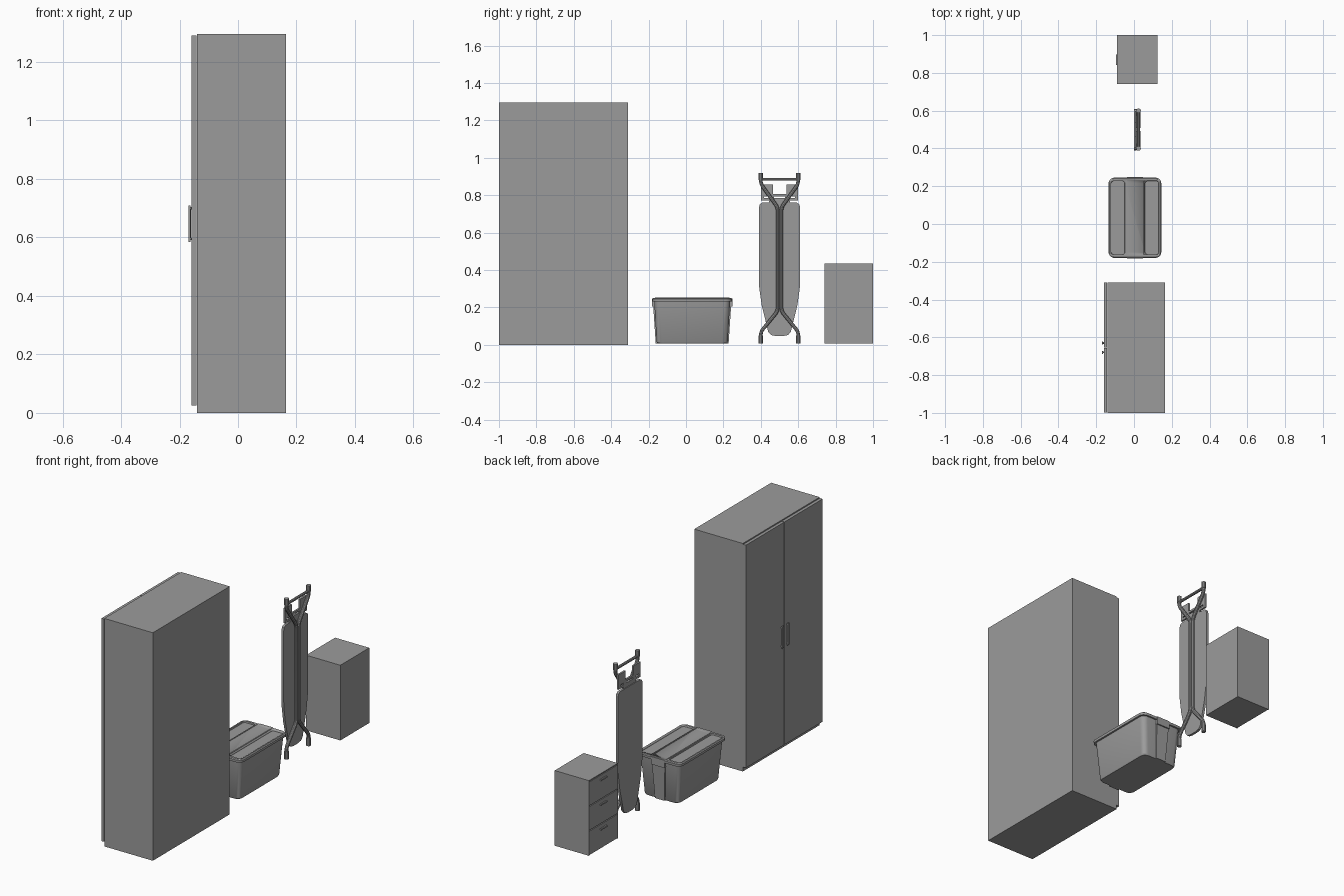
import bpy, bmesh
from math import cos, sin, pi
from mathutils import Vector

cube = bpy.data.objects.get("Cube")
if cube:
    bpy.data.objects.remove(cube, do_unlink=True)

grey = bpy.data.materials.new("mid_grey")
grey.use_nodes = True
grey.diffuse_color = (0.33, 0.33, 0.33, 1)
grey.node_tree.nodes["Principled BSDF"].inputs["Base Color"].default_value = grey.diffuse_color


def finish(name, bm, smooth=False):
    bmesh.ops.recalc_face_normals(bm, faces=bm.faces)
    mesh = bpy.data.meshes.new(name)
    bm.to_mesh(mesh)
    bm.free()
    mesh.materials.append(grey)
    ob = bpy.data.objects.new(name, mesh)
    bpy.context.collection.objects.link(ob)
    if smooth:
        select(ob)
        bpy.ops.object.shade_smooth_by_angle()
    return ob


def select(ob):
    bpy.ops.object.select_all(action="DESELECT")
    ob.select_set(True)
    bpy.context.view_layer.objects.active = ob


def box(name, x, y, z):
    bm = bmesh.new()
    bmesh.ops.create_cube(bm, size=1)
    for v in bm.verts:
        v.co = [(r[0] + r[1]) / 2 + c * (r[1] - r[0]) for r, c in zip((x, y, z), v.co)]
    return finish(name, bm)


def loft(name, rings, smooth=True):
    """Join rings of points with side walls and close both ends."""
    bm = bmesh.new()
    rows = [[bm.verts.new(p) for p in ring] for ring in rings]
    n = len(rows[0])
    for a, b in zip(rows, rows[1:]):
        for i in range(n):
            bm.faces.new((a[i], a[(i + 1) % n], b[(i + 1) % n], b[i]))
    bm.faces.new(rows[0])
    bm.faces.new(rows[-1])
    return finish(name, bm, smooth)


def rounded(cx, cy, hx, hy, r, z):
    pts = []
    for k, (sx, sy) in enumerate(((1, 1), (-1, 1), (-1, -1), (1, -1))):
        for i in range(6):
            a = (k + i / 5) * pi / 2
            pts.append((cx + sx * (hx - r) + r * cos(a), cy + sy * (hy - r) + r * sin(a), z))
    return pts


def tube(name, pts, radius):
    cu = bpy.data.curves.new(name, "CURVE")
    cu.dimensions = "3D"
    cu.bevel_depth = radius
    cu.bevel_resolution = 3
    cu.use_fill_caps = True
    sp = cu.splines.new("POLY")
    sp.points.add(len(pts) - 1)
    for p, co in zip(sp.points, pts):
        p.co = (*co, 1)
    cu.materials.append(grey)
    ob = bpy.data.objects.new(name, cu)
    bpy.context.collection.objects.link(ob)
    select(ob)
    bpy.ops.object.convert(target="MESH")
    bpy.ops.object.shade_smooth_by_angle()


def soften(pts, r=0.02):
    """Round the inner corners of a path."""
    pts = [Vector(p) for p in pts]
    out = [pts[0]]
    for a, b, c in zip(pts, pts[1:], pts[2:]):
        p, q = b + (a - b).normalized() * r, b + (c - b).normalized() * r
        out += [p.lerp(b, t).lerp(b.lerp(q, t), t) for t in (0, 0.25, 0.5, 0.75, 1)]
    return out + [pts[-1]]


def carve(ob, cutter):
    cutter.hide_render = True
    mod = ob.modifiers.new("carve", "BOOLEAN")
    mod.operation, mod.object, mod.solver = "DIFFERENCE", cutter, "EXACT"
    select(ob)
    bpy.ops.object.modifier_apply(modifier=mod.name)
    bpy.data.objects.remove(cutter, do_unlink=True)


# Tall wardrobe with two doors and bowed handles
box("wardrobe_body", (-0.14, 0.165), (-1, -0.31), (0, 1.295))
mid = -0.655
for side, s in (("right", -1), ("left", 1)):
    ys = sorted((mid + s * 0.002, mid + s * 0.344))
    box("wardrobe_door_" + side, (-0.159, -0.142), ys, (0.025, 1.29))
    y = mid + s * 0.025
    tube("wardrobe_handle_" + side, soften([(-0.157, y, 0.595), (-0.165, y, 0.595),
         (-0.165, y, 0.70), (-0.157, y, 0.70)], 0.004), 0.004)
    box("handle_plate_" + side, (-0.169, -0.163), (y - 0.007, y + 0.007), (0.585, 0.71))

# Storage tub with tapered walls and rim
cx, cy = 0.005, 0.033
loft("tub_body", [rounded(cx, cy, 0.108, 0.186, 0.03, 0.008),
                  rounded(cx, cy, 0.112, 0.19, 0.03, 0.015),
                  rounded(cx, cy, 0.129, 0.203, 0.03, 0.235)])
lid = loft("tub_lid", [rounded(cx, cy, 0.139, 0.212, 0.033, 0.232),
                       rounded(cx, cy, 0.14, 0.213, 0.033, 0.246),
                       rounded(cx, cy, 0.135, 0.208, 0.03, 0.25)])
for s in (-1, 1):
    carve(lid, loft("lid_recess", [rounded(cx + s * 0.09, cy, 0.036, 0.194, 0.014, 0.242),
                                   rounded(cx + s * 0.09, cy, 0.039, 0.197, 0.016, 0.26)]))
    for x in (0.046, -0.046):
        box("lid_rib", (cx + x - 0.002, cx + x + 0.002), (cy - 0.2, cy + 0.2), (0.245, 0.252))
    # Raised panel and lid clip on each end
    ends = []
    for z, half, y in ((0.008, 0.038, 0.195), (0.235, 0.05, 0.21)):
        ends.append([(cx - half, cy, z), (cx + half, cy, z),
                     (cx + half - 0.008, cy + s * y, z), (cx - half + 0.008, cy + s * y, z)])
    loft("tub_end_panel", ends, False)
    box("tub_clip", (cx - 0.042, cx + 0.042), sorted((cy + s * 0.19, cy + s * 0.215)), (0.205, 0.249))

# Ironing board standing upright, with its nose down
by = 0.5
half = [(0.02, 0.047), (0.045, 0.052), (0.06, 0.068), (0.095, 0.21), (0.108, 0.3),
        (0.11, 0.34), (0.11, 0.735), (0.105, 0.752), (0.092, 0.76)]
outline = [(by + y, z) for y, z in half] + [(by - y, z) for y, z in reversed(half)]
loft("board_top", [[(x, y, z) for y, z in outline] for x in (0, 0.014)])
box("board_tongue", (0.004, 0.014), (by - 0.035, by + 0.035), (0.75, 0.785))
box("leg_rail", (0.012, 0.018), (by - 0.006, by + 0.006), (0.18, 0.74))

# Iron rest: a slotted tray with an open middle
box("rest_bar_low", (0.004, 0.014), (by - 0.098, by + 0.098), (0.772, 0.784))
box("rest_bar_high", (0.004, 0.014), (by - 0.098, by + 0.098), (0.794, 0.806))
for s in (-1, 1):
    box("rest_wing", (0.004, 0.014), sorted((by + s * 0.036, by + s * 0.098)), (0.804, 0.857))
    box("rest_link", (0.004, 0.014), sorted((by + s * 0.03, by + s * 0.055)), (0.75, 0.80))
    box("rest_edge", (0.004, 0.014), sorted((by + s * 0.083, by + s * 0.098)), (0.772, 0.81))
    # Folded leg with rubber feet
    y0, y1, x = by + s * 0.01, by + s * 0.1, 0.024
    tube("folded_leg", soften([(x, y1, 0.91), (x, y1, 0.86), (x, y0, 0.735), (x, y0, 0.18),
                               (x, y1, 0.07), (x, y1, 0.015)]), 0.01)
    for low, high in ((0.007, 0.05), (0.882, 0.918)):
        tube("rubber_foot", [(x, y1, low), (x, y1, high)], 0.0125)
tube("leg_crossbar", [(0.024, by - 0.095, 0.885), (0.024, by + 0.095, 0.885)], 0.008)

# Low drawer unit with three drawers and bar pulls
box("drawer_unit_body", (-0.078, 0.125), (0.74, 1), (0.008, 0.435))
for s in (0.74, 0.994):
    box("drawer_unit_side", (-0.09, -0.07), (s, s + 0.006), (0.008, 0.435))
box("drawer_unit_lip", (-0.09, -0.07), (0.74, 1), (0.429, 0.435))
step = 0.14
for i in range(3):
    z = 0.01 + i * step
    box("drawer_front", (-0.089, -0.07), (0.748, 0.992), (z, z + step - 0.005))
    box("drawer_pull", (-0.096, -0.086), (0.843, 0.897), (z + 0.105, z + 0.113))
